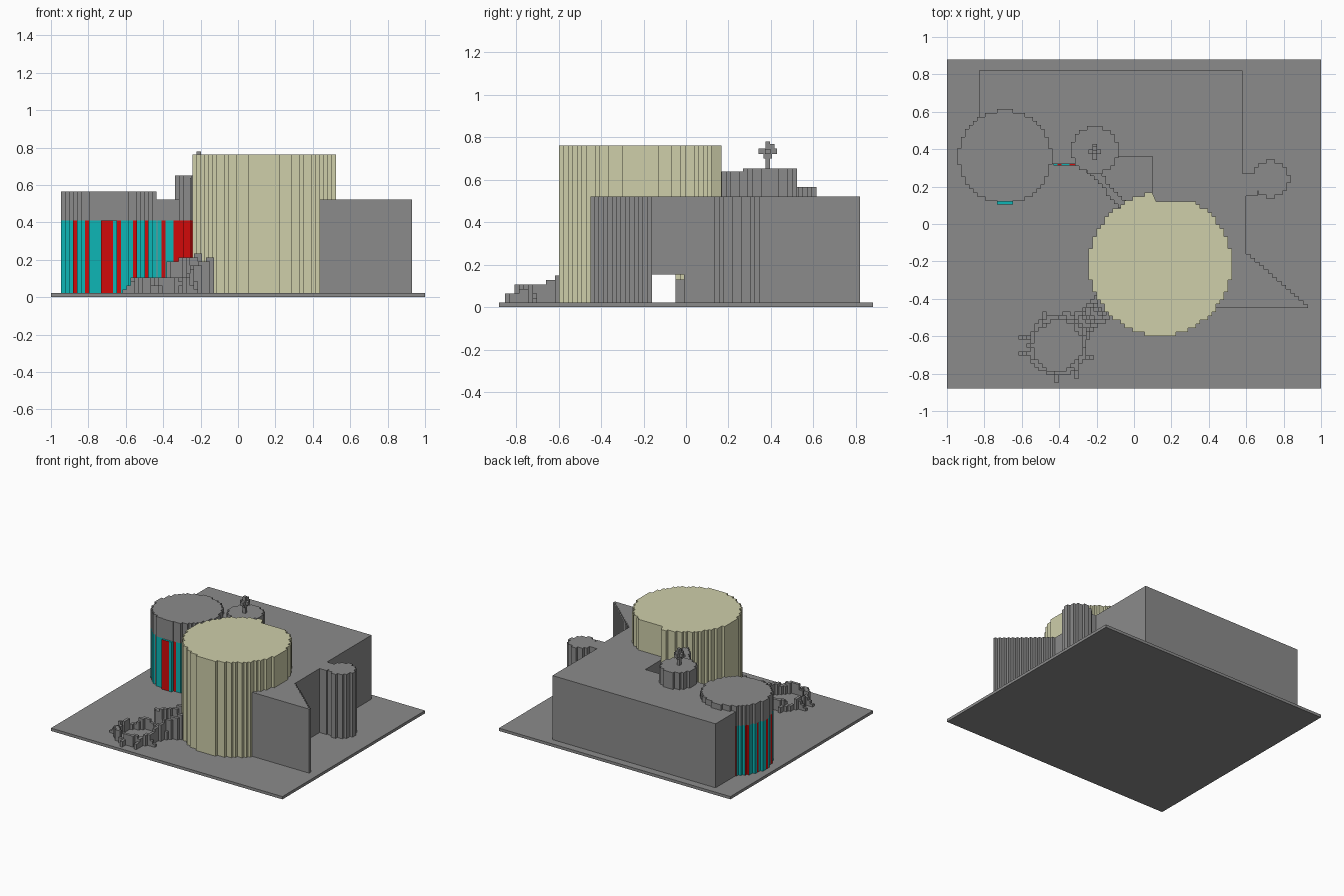
import bpy, bmesh, math

if "Cube" in bpy.data.objects:
    bpy.data.objects.remove(bpy.data.objects["Cube"])

G = 2 / 94          # size of one block of the stepped style
BASE = 0.022        # top of the ground slab


def mat(name, rgb):
    m = bpy.data.materials.new(name)
    m.diffuse_color = (*rgb, 1)
    m.use_nodes = True
    m.node_tree.nodes["Principled BSDF"].inputs["Base Color"].default_value = m.diffuse_color
    return m


GREY = mat("concrete_grey", (0.26, 0.26, 0.26))
CREAM = mat("cream", (0.62, 0.62, 0.40))
TEAL = mat("teal_glass", (0.004, 0.47, 0.47))
RED = mat("red_panel", (0.64, 0.003, 0.003))


def finish(bm, name, mats, rule=None):
    bmesh.ops.recalc_face_normals(bm, faces=bm.faces)
    bm.normal_update()
    if rule:
        for f in bm.faces:
            c = f.calc_center_median()
            f.material_index = rule(c.x, c.y)
    me = bpy.data.meshes.new(name)
    bm.to_mesh(me)
    bm.free()
    for m in mats:
        me.materials.append(m)
    ob = bpy.data.objects.new(name, me)
    bpy.context.collection.objects.link(ob)
    return ob


def prism(name, pts, z0, z1, mats, rule=None):
    """Extrude an outline from z0 to z1."""
    clean = []
    for p in pts:
        if not clean or math.dist(p, clean[-1]) > 1e-5:
            clean.append(p)
    if math.dist(clean[0], clean[-1]) < 1e-5:
        clean.pop()
    bm = bmesh.new()
    f = bm.faces.new([bm.verts.new((x, y, z0)) for x, y in clean])
    r = bmesh.ops.extrude_face_region(bm, geom=[f])
    top = [v for v in r["geom"] if isinstance(v, bmesh.types.BMVert)]
    bmesh.ops.translate(bm, verts=top, vec=(0, 0, z1 - z0))
    return finish(bm, name, mats, rule)


def box(name, x0, x1, y0, y1, z0, z1, m):
    return prism(name, [(x0, y0), (x1, y0), (x1, y1), (x0, y1)], z0, z1, [m])


def disc(cx, cy, r):
    """Stepped circle outline, one point per block edge."""
    n = round(r / G)
    half, h = [(-n, 0)], 0
    for i in range(-n, n + 1):
        xm = (i + 0.5) * G
        new = max(1, round(math.sqrt(max(0, r * r - xm * xm)) / G)) if i < n else 0
        s = 1 if new > h else -1
        while h != new:
            h += s
            half.append((i, h))
        if i < n:
            half.append((i + 1, h))
    half = half[:-1]
    pts = half + [(-x, -y) for x, y in half]
    return [(cx + x * G, cy + y * G) for x, y in pts]


def stairs(p, q, n):
    """Stepped diagonal between two points."""
    out = [p]
    for i in range(1, n + 1):
        x = p[0] + (q[0] - p[0]) * i / n
        y = p[1] + (q[1] - p[1]) * i / n
        out += [(x, out[-1][1]), (x, y)]
    return out


def line_cells(field, pts, h0, h1):
    """Add blocks along a polyline with heights running from h0 to h1."""
    total = sum(math.dist(a, b) for a, b in zip(pts, pts[1:]))
    done = 0
    for a, b in zip(pts, pts[1:]):
        d = math.dist(a, b)
        k = max(1, int(d / G * 3))
        for j in range(k + 1):
            t = j / k
            c = (math.floor((a[0] + (b[0] - a[0]) * t) / G),
                 math.floor((a[1] + (b[1] - a[1]) * t) / G))
            h = h0 + (h1 - h0) * (done + d * t) / total
            field[c] = max(field.get(c, 0), round(h / G) * G)
        done += d


def columns(name, field, z0, mats, rule=None):
    """Mesh a set of block columns, leaving out hidden inner walls."""
    bm = bmesh.new()

    def quad(*co):
        bm.faces.new([bm.verts.new(c) for c in co])
    for (i, j), h in field.items():
        x, y, X, Y = i * G, j * G, (i + 1) * G, (j + 1) * G
        quad((x, y, h), (X, y, h), (X, Y, h), (x, Y, h))
        quad((x, Y, z0), (X, Y, z0), (X, y, z0), (x, y, z0))
        for di, dj, a, b in ((0, -1, (x, y), (X, y)), (1, 0, (X, y), (X, Y)),
                             (0, 1, (X, Y), (x, Y)), (-1, 0, (x, Y), (x, y))):
            low = field.get((i + di, j + dj), z0)
            if low < h - 1e-6:
                quad((*a, low), (*b, low), (*b, h), (*a, h))
    bmesh.ops.remove_doubles(bm, verts=bm.verts, dist=1e-5)
    return finish(bm, name, mats, rule)


def cut(ob, cutter):
    cutter.hide_render = True
    cutter.hide_set(True)
    mod = ob.modifiers.new("passage", "BOOLEAN")
    mod.operation, mod.solver, mod.object = "DIFFERENCE", "EXACT", cutter


# Ground slab
box("ground_slab", -1, 1, -0.88, 0.88, 0, BASE, GREY)

# Main building with the pointed wing and the inner notch
outline = [(-0.83, 0.82), (-0.83, 0.42), (-0.69, 0.32), (-0.30, 0.32), (-0.21, 0.36),
           (0.10, 0.36), (0.10, -0.45), (0.93, -0.45)]
outline += stairs((0.93, -0.43), (0.60, -0.14), 14)
outline += [(0.60, 0.15), (0.66, 0.15), (0.66, 0.27), (0.58, 0.27), (0.58, 0.82)]
main = prism("main_building", outline, BASE, 0.522, [GREY])
prism("side_turret", disc(0.73, 0.24, 0.10), BASE, 0.522, [GREY])

# Large cream drum, flattened where it meets the main roof
drum = prism("cream_drum",
             [(x, min(y, 0.12) if x > 0.10 else y) for x, y in disc(0.14, -0.215, 0.38)],
             BASE, 0.762, [CREAM])

# Low passage running through wing and drum
cut(main, box("wing_passage_cutter", -0.5, 1.2, -0.16, -0.01, BASE + 0.001, 0.153, GREY))
cut(drum, box("drum_passage_cutter", -0.5, 1.2, -0.16, -0.05, BASE + 0.001, 0.153, GREY))
box("passage_step", 0.52, 0.58, -0.05, -0.01, BASE, 0.13, GREY)


# Striped glass tower with grey cap
def tower_rule(x, y):
    i = int(math.degrees(math.atan2(y - 0.36, x + 0.69)) % 360 / 5)
    return 1 if i % 4 == 0 or i in (53, 54) else 0


def facade_rule(x, y):
    return 1 if x > -0.33 and -0.285 < x or int((x + 1) / G) % 4 == 0 else 0


ring = disc(-0.69, 0.36, 0.25)
prism("glass_tower", ring, BASE, 0.41, [TEAL, RED], tower_rule)
prism("glass_tower_cap", [(x, max(y, 0.12)) for x, y in ring], 0.41, 0.565, [GREY])

# Small stair tower, striped below and grey above
small = disc(-0.21, 0.395, 0.122)
prism("stair_tower_glass", small, BASE, 0.41, [TEAL, RED], facade_rule)
prism("stair_tower", small, 0.41, 0.652, [GREY])

# Glass facade between the towers
for i in range(6):
    x = -0.43 + i * G
    box("facade_panel", x, x + G, 0.312, 0.32, BASE, 0.41, RED if i in (1, 4, 5) else TEAL)

# Diagonal wall from stair tower to drum
low, high = {}, {}
for o in (0, G):
    path = [(-0.24 + o, 0.29), (-0.06 + o, 0.09)]
    line_cells(low, path, 0.41, 0.41)
    line_cells(high, path, 0.63, 0.63)
columns("diagonal_glass", low, BASE, [TEAL, RED],
        lambda x, y: 1 if int((x + 1) / G) % 3 else 0)
columns("diagonal_wall", high, 0.41, [GREY])

# Roof tree: trunk and crossed leaf blocks
tx, ty = -0.21, 0.385
box("tree_trunk", tx - 0.011, tx + 0.011, ty - 0.011, ty + 0.011, 0.65, 0.78, GREY)
box("tree_leaves_x", tx - 0.034, tx + 0.034, ty - 0.012, ty + 0.012, 0.72, 0.745, GREY)
box("tree_leaves_y", tx - 0.012, tx + 0.012, ty - 0.043, ty + 0.043, 0.72, 0.746, GREY)
box("tree_leaf_low", tx - 0.012, tx + 0.012, ty - 0.02, ty + 0.02, 0.70, 0.72, GREY)
box("tree_leaf_high", tx - 0.012, tx + 0.012, ty, ty + 0.032, 0.746, 0.767, GREY)

# Low round garden wall with uneven top and outward spurs
wall = {}
for k in range(24):
    a, b = (math.radians(30 + 15 * (k + e)) for e in (0, 1))
    if k == 1:
        continue
    h = (0.11, 0.09, 0.11, 0.07)[k // 2 % 4]
    line_cells(wall, [(-0.41 + 0.145 * math.cos(t), -0.65 + 0.15 * math.sin(t))
                      for t in (a, b)], h, h)
for x0, y0, x1, y1 in ((-0.60, -0.61, -0.55, -0.61), (-0.60, -0.69, -0.55, -0.69),
                       (-0.425, -0.85, -0.425, -0.79), (-0.47, -0.48, -0.47, -0.54),
                       (-0.31, -0.82, -0.31, -0.76), (-0.23, -0.71, -0.29, -0.71)):
    line_cells(wall, [(x0, y0), (x1, y1)], 0.05, 0.08)

# Rails climbing from the garden to the drum
line_cells(wall, [(-0.37, -0.48), (-0.33, -0.51), (-0.20, -0.40)], 0.19, 0.23)
line_cells(wall, [(-0.27, -0.64), (-0.24, -0.56), (-0.11, -0.47)], 0.12, 0.23)
for i in range(5):
    t = i / 4
    line_cells(wall, [(-0.32 + 0.12 * t, -0.53 + 0.09 * t),
                      (-0.26 + 0.12 * t, -0.59 + 0.09 * t)], 0.06 + 0.12 * t, 0.06 + 0.12 * t)
columns("garden_wall_and_ramp", wall, BASE, [GREY])
